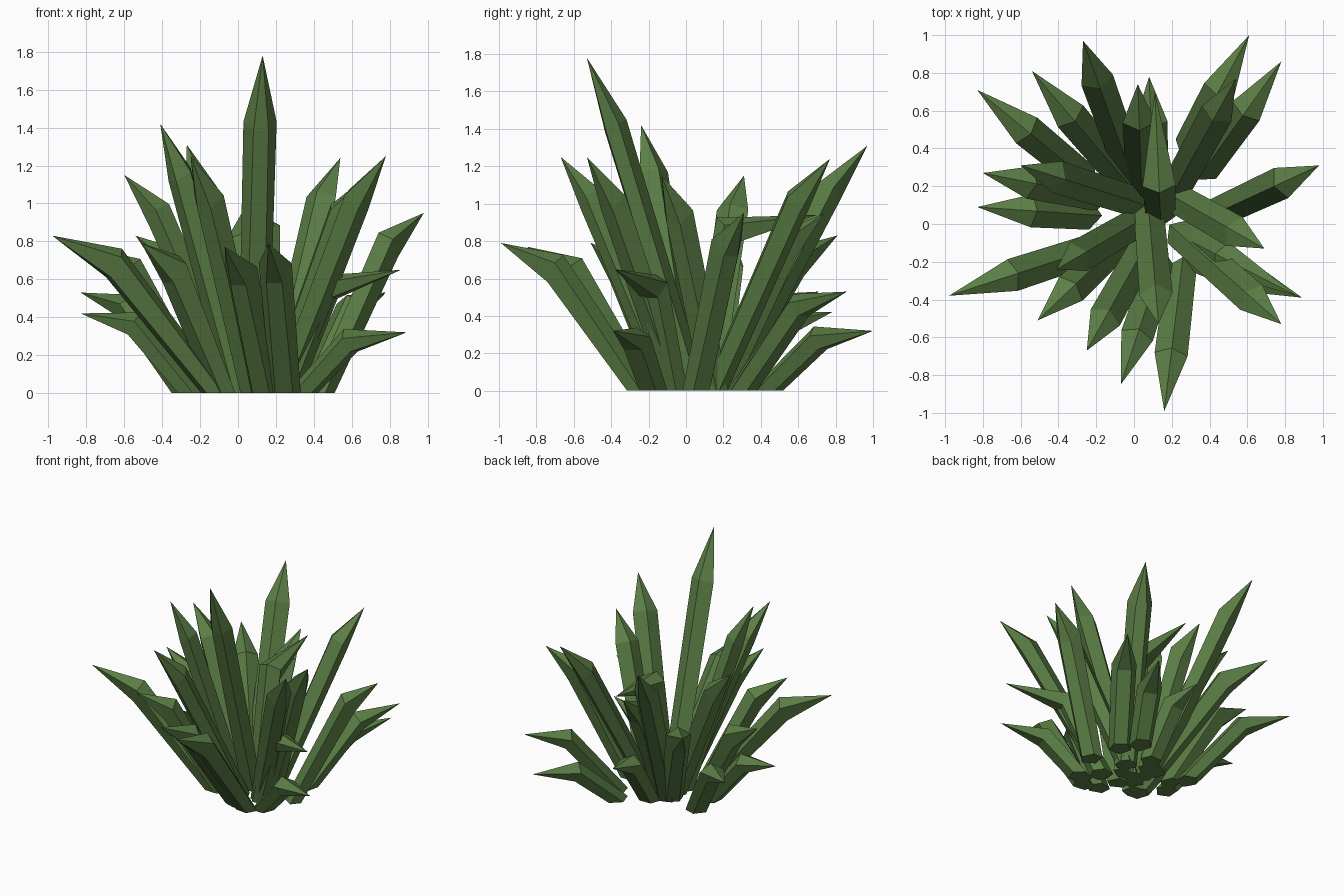
import bpy, bmesh
from mathutils import Vector

if "Cube" in bpy.data.objects:
    bpy.data.objects.remove(bpy.data.objects["Cube"])

green = bpy.data.materials.new("leaf_green")
green.diffuse_color = (0.105, 0.21, 0.06, 1)
green.use_nodes = True
green.node_tree.nodes["Principled BSDF"].inputs["Base Color"].default_value = green.diffuse_color

# each leaf: tip x, y, z and base x, y, then optional knee position along and height
LEAVES = [
    (-.27, .97, 1.31, 0, .22), (-.54, .81, .83, -.02, .2),
    (-.83, .71, .53, -.27, .25), (-.80, .27, .77, -.2, .15),
    (-.83, .09, .42, -.25, .05), (-.60, .31, 1.15, 0, .12),
    (-.98, -.38, .83, -.12, -.1), (-.41, -.24, 1.42, 0, 0),
    (-.51, -.51, .79, -.08, -.1), (-.25, -.67, 1.25, .08, -.08),
    (-.07, -.85, .77, .14, -.22), (.13, -.53, 1.78, .08, .05),
    (.16, -.99, .79, .25, -.25), (.78, -.53, 1.25, .24, -.05),
    (.86, -.38, .65, .26, -.07, .35, .87), (.89, -.39, .32, .34, -.18, .45, .86),
    (.69, -.13, 1.15, .2, .15), (.98, .31, .95, .44, .06),
    (.78, .86, .53, .38, .3), (.61, 1.0, .32, .3, .43),
    (.54, .77, 1.24, .2, .15), (.08, .78, .42, .1, .3),
    (.02, .74, .95, .04, .2), (.11, .7, .94, .14, .05, .25, .93),
]
# five-sided section: ridge on top, two sides, narrow underside
SECTION = [(0, .07), (-.088, .015), (-.052, -.055), (.052, -.055), (.088, .015)]


def leaf(i, tx, ty, tz, bx, by, h=None, zf=None):
    tip, base = Vector((tx, ty, tz)), Vector((bx, by, 0))
    under = .3 if h is None and tz > .6 else .08   # how far the underside sags
    # the leaf bends outward at a knee before tapering to its tip
    h = h or .41 + .25 * min(tz, 1.35)
    knee = base.lerp(tip, h)
    knee.z = tz * (zf or .89 - .05 * tz)
    d = (knee - base).normalized()
    side = d.cross(Vector((0, 0, 1))).normalized()
    up = side.cross(d)
    d2 = (d + (tip - knee).normalized()).normalized()
    up2 = side.cross(d2).normalized()
    bm = bmesh.new()
    low, mid = [], []
    for s, u in SECTION:
        p = base + (side * s + up * u) * .9
        p -= d * (p.z / d.z)                     # cut flat at the ground
        low.append(bm.verts.new(p))
        q = knee + side * s + up2 * u
        if u < 0:
            q = q.lerp(p.lerp(tip, h) - up * .02, under)
        mid.append(bm.verts.new(q))
    top = bm.verts.new(tip)
    bm.faces.new(low)
    for a in range(5):
        b = (a + 1) % 5
        bm.faces.new((low[a], low[b], mid[b], mid[a]))
        bm.faces.new((mid[a], mid[b], top))
    bmesh.ops.recalc_face_normals(bm, faces=bm.faces)
    me = bpy.data.meshes.new(f"leaf_{i}")
    bm.to_mesh(me)
    bm.free()
    me.materials.append(green)
    bpy.context.collection.objects.link(bpy.data.objects.new(f"leaf_{i}", me))


for i, row in enumerate(LEAVES):
    leaf(i, *row)
